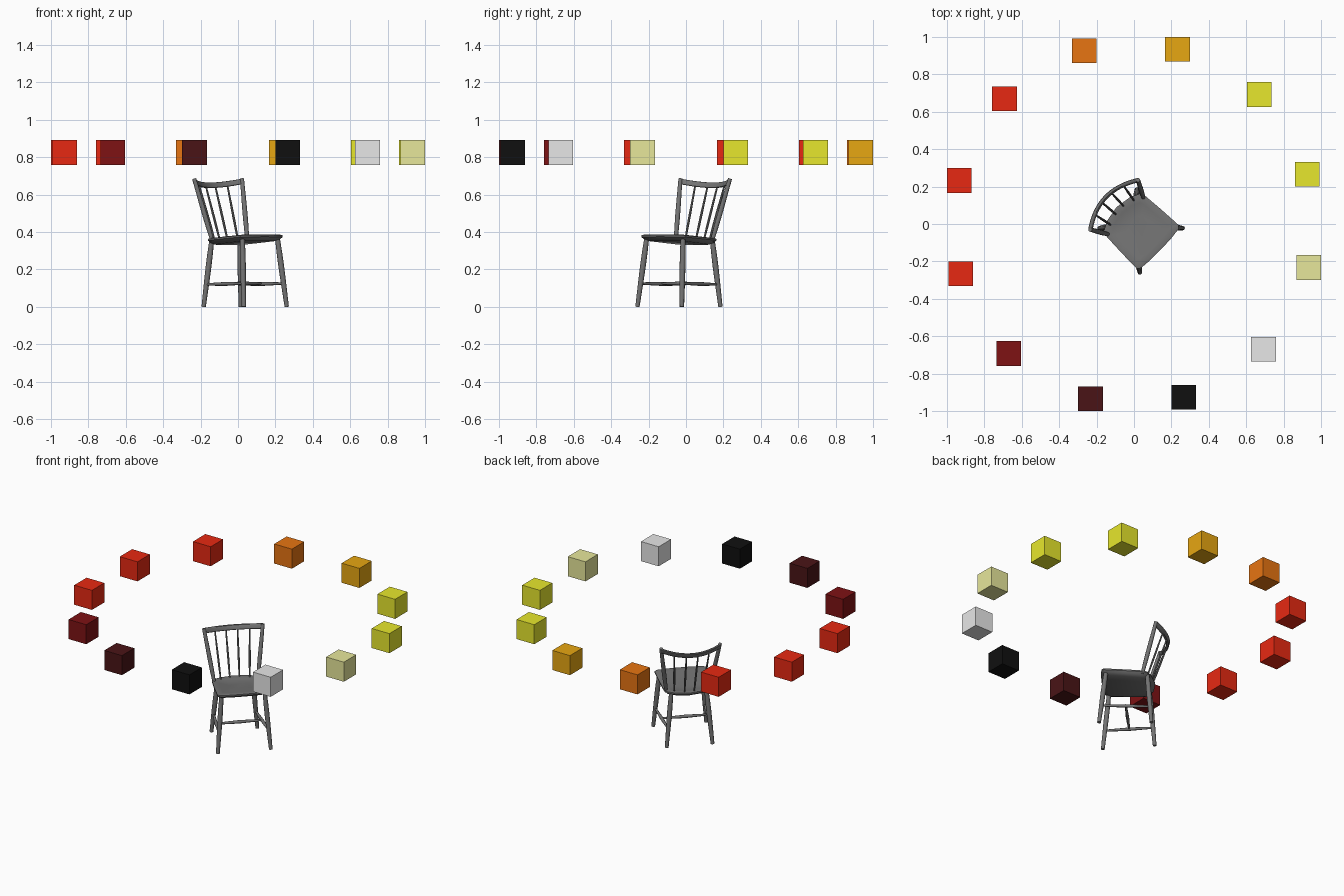
import bpy, bmesh, math
from mathutils import Matrix, Vector

if "Cube" in bpy.data.objects:
    bpy.data.objects.remove(bpy.data.objects["Cube"], do_unlink=True)


def material(name, r, g, b):
    m = bpy.data.materials.new(name)
    m.use_nodes = True
    m.diffuse_color = (r, g, b, 1)
    m.node_tree.nodes["Principled BSDF"].inputs["Base Color"].default_value = (r, g, b, 1)
    return m


wood = material("grey_wood", .17, .17, .17)
amber = material("amber", .8, .385, .006)
orange = material("orange", .8, .177, .006)
red = material("red", .8, .022, .006)
maroon = material("maroon", .21, .006, .007)
dark_brown = material("dark_brown", .068, .007, .008)
black = material("black", .005, .005, .005)
white = material("white", .8, .8, .8)
pale = material("pale_yellow", .8, .8, .327)
yellow = material("yellow", .8, .8, .026)

# The chair is modelled facing local +x, then turned
TURN = Matrix.Rotation(math.radians(-44), 4, 'Z')


def finish(name, bm, mat, smooth=True):
    bmesh.ops.recalc_face_normals(bm, faces=bm.faces)
    mesh = bpy.data.meshes.new(name)
    bm.to_mesh(mesh)
    bm.free()
    mesh.materials.append(mat)
    ob = bpy.data.objects.new(name, mesh)
    bpy.context.collection.objects.link(ob)
    if smooth:
        bpy.ops.object.select_all(action='DESELECT')
        ob.select_set(True)
        bpy.context.view_layer.objects.active = ob
        bpy.ops.object.shade_smooth_by_angle(angle=math.radians(40))
    return ob


def loft(bm, rings):
    """Skin closed rings of points and cap both ends."""
    loops = [[bm.verts.new(p) for p in ring] for ring in rings]
    n = len(loops[0])
    for a, b in zip(loops, loops[1:]):
        for i in range(n):
            j = (i + 1) % n
            bm.faces.new((a[i], a[j], b[j], b[i]))
    bm.faces.new(loops[0])
    bm.faces.new(loops[-1])


def turned(name, start, end, radii, sides=12):
    """A turned rod with evenly spaced radii from start to end."""
    a, b = Vector(start), Vector(end)
    q = (b - a).to_track_quat('Z', 'Y')
    rings = []
    for k, r in enumerate(radii):
        c = a.lerp(b, k / (len(radii) - 1))
        rings.append([TURN @ (c + q @ Vector((r * math.cos(t), r * math.sin(t), 0)))
                      for t in (math.tau * i / sides for i in range(sides))])
    bm = bmesh.new()
    loft(bm, rings)
    return finish(name, bm, wood)


# Seat: rounded outline, dished top, undercut edge, tilted up to the front
half = [(.198, 0), (.197, .08), (.19, .145), (.176, .162), (.05, .157),
        (-.06, .15), (-.09, .138), (-.115, .09), (-.13, 0)]
outline = half + [(x, -y) for x, y in half[-2:0:-1]]


def seat_ring(scale, drop):
    return [TURN @ Vector((.04 + (x - .04) * scale, y * scale, .373 + .07 * x - drop))
            for x, y in outline]


bm = bmesh.new()
loft(bm, [seat_ring(s, d) for s, d in
          ((.4, .009), (.75, .006), (.94, 0), (1, .003), (1, .012), (.93, .024), (.8, .034))])
finish("seat", bm, wood)

# Legs, side stretchers and back posts, one set per side
LEG = (.0115, .013, .0145, .0155, .015, .013)
BAR = (.006, .0085, .0105, .0085, .006)
for side, s in (("left", 1), ("right", -1)):
    turned("front_leg_" + side, (.203, .165 * s, 0), (.163, .135 * s, .365), LEG)
    turned("back_leg_" + side, (-.117, .143 * s, 0), (-.09, .11 * s, .35), LEG)
    turned("side_stretcher_" + side, (.188, .154 * s, .125), (-.107, .131 * s, .12), BAR)
    turned("back_post_" + side, (-.06, .135 * s, .35), (-.148, .184 * s, .685),
           (.010, .0125, .0135, .013, .012, .011))
turned("cross_stretcher", (.04, -.142, .125), (.04, .142, .125), BAR)


# Curved crest rail
def rail_point(t):
    return Vector((-.208 + .06 * t * t, .182 * t, .65 + .02 * t * t))


rings = []
for i in range(17):
    t = i / 8 - 1
    c = rail_point(t)
    out = Vector((-1, .65 * t, 0)).normalized()
    up = Vector((0, 0, 1)) + out * .25
    rings.append([TURN @ (c + out * a * .009 + up * b * .0145)
                  for a, b in ((-1, -.8), (-.7, -1), (.7, -1), (1, -.8),
                               (1, .8), (.7, 1), (-.7, 1), (-1, .8))])
bm = bmesh.new()
loft(bm, rings)
finish("crest_rail", bm, wood)

# Back spindles
for i, t in enumerate((-.6, -.2, .2, .6)):
    turned("spindle_%d" % (i + 1), (-.108 + .06 * t * t, .15 * t, .355), rail_point(t),
           (.0045, .0065, .0065, .0055, .0045), 8)

# Ring of floating colour cubes
ring = [yellow, yellow, amber, orange, red, red, red, maroon, dark_brown, black, white, pale]
for i, mat in enumerate(ring):
    a = math.radians(16 + 30 * i)
    bm = bmesh.new()
    bmesh.ops.create_cube(bm, size=.132, matrix=Matrix.Translation(
        (.963 * math.cos(a), .963 * math.sin(a), .825)))
    finish("colour_cube_%d" % (i + 1), bm, mat, smooth=False)
